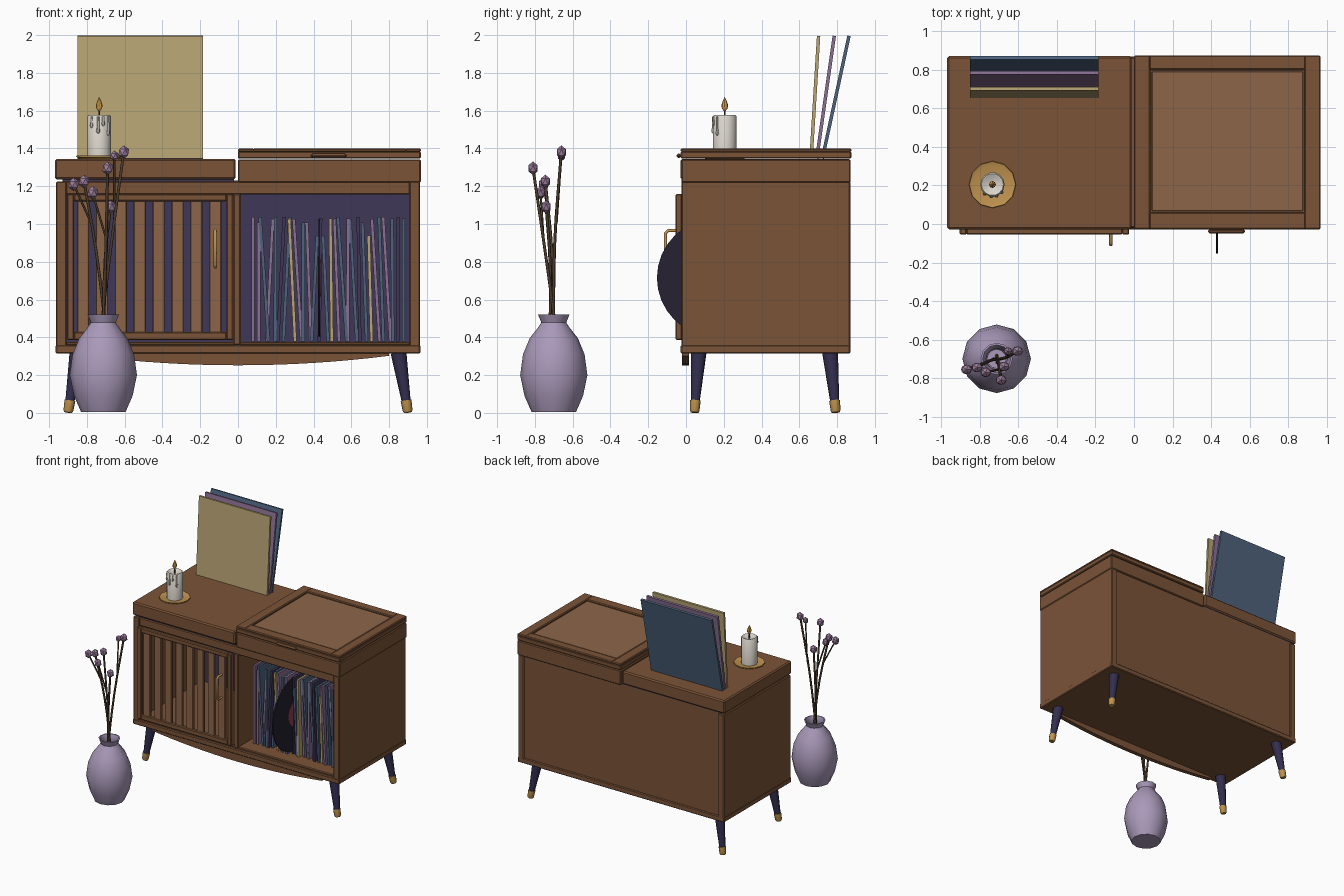
import bpy, bmesh, random
from math import radians, sin, cos, pi, atan2, hypot
from mathutils import Vector

if "Cube" in bpy.data.objects:
    bpy.data.objects.remove(bpy.data.objects["Cube"])

random.seed(4)


def mat(name, r, g, b):
    m = bpy.data.materials.new(name)
    m.diffuse_color = [(c / 255) ** 2.2 for c in (r, g, b)] + [1]
    m.use_nodes = True
    m.node_tree.nodes["Principled BSDF"].inputs["Base Color"].default_value = m.diffuse_color
    return m


WOOD = mat("walnut", 122, 84, 58)
LIGHT = mat("light_walnut", 140, 101, 74)
DARK = mat("dark_purple", 66, 58, 88)
LEG = mat("leg_paint", 54, 50, 80)
BRASS = mat("brass", 190, 145, 80)
LILAC = mat("lilac", 168, 152, 184)
BUD = mat("bud", 155, 125, 155)
STEM = mat("stem", 78, 64, 48)
GOLD = mat("gold_sleeve", 184, 164, 116)
PURPLE = mat("purple_sleeve", 138, 112, 146)
BLUE = mat("blue_sleeve", 80, 100, 126)
WAX = mat("wax", 218, 212, 202)
FLAME = mat("flame", 225, 165, 75)
VINYL = mat("vinyl", 42, 38, 52)
LABEL = mat("label", 150, 65, 85)


def make(name, bm, m, smooth=None):
    bmesh.ops.recalc_face_normals(bm, faces=bm.faces)
    me = bpy.data.meshes.new(name)
    bm.to_mesh(me)
    bm.free()
    if smooth:
        me.shade_smooth()
        me.set_sharp_from_angle(angle=radians(smooth))
    me.materials.append(m)
    o = bpy.data.objects.new(name, me)
    bpy.context.collection.objects.link(o)
    return o


def slab(name, center, size, m, bevel=0.0, rot=(0, 0, 0)):
    bm = bmesh.new()
    bmesh.ops.create_cube(bm, size=1)
    bmesh.ops.scale(bm, vec=size, verts=bm.verts)
    o = make(name, bm, m)
    o.location, o.rotation_euler = center, rot
    if bevel:
        b = o.modifiers.new("bevel", 'BEVEL')
        b.width, b.segments = bevel, 1
    return o


def box(name, x0, x1, y0, y1, z0, z1, m=WOOD, bevel=0.006):
    return slab(name, ((x0 + x1) / 2, (y0 + y1) / 2, (z0 + z1) / 2),
                (x1 - x0, y1 - y0, z1 - z0), m, bevel)


def lathe(name, profile, n, m, loc=(0, 0, 0), axis=(0, 0, 1), smooth=40):
    bm = bmesh.new()
    rings = [[bm.verts.new((r * cos(2 * pi * i / n), r * sin(2 * pi * i / n), z))
              for i in range(n)] for r, z in profile]
    for a, b in zip(rings, rings[1:]):
        for i in range(n):
            j = (i + 1) % n
            bm.faces.new((a[i], a[j], b[j], b[i]))
    bm.faces.new(rings[0])
    bm.faces.new(rings[-1])
    o = make(name, bm, m, smooth)
    o.location = loc
    o.rotation_euler = Vector(axis).to_track_quat('Z', 'Y').to_euler()
    return o


def wire(name, pts, r, m, kind='POLY', res=1):
    cu = bpy.data.curves.new(name, 'CURVE')
    cu.dimensions, cu.bevel_depth, cu.bevel_resolution = '3D', r, res
    cu.use_fill_caps = True
    cu.resolution_u = 4
    s = cu.splines.new(kind)
    if kind == 'BEZIER':
        s.bezier_points.add(len(pts) - 1)
        for p, c in zip(s.bezier_points, pts):
            p.co = c
            p.handle_left_type = p.handle_right_type = 'AUTO'
    else:
        s.points.add(len(pts) - 1)
        for p, c in zip(s.points, pts):
            p.co = (*c, 1)
    cu.materials.append(m)
    o = bpy.data.objects.new(name, cu)
    bpy.context.collection.objects.link(o)


# Cabinet carcass
for side, x in (("left", -0.935), ("right", 0.935)):
    box(side + "_side_panel", x - 0.028, x + 0.028, -0.025, 0.87, 0.315, 1.225)
box("floor_panel", -0.965, 0.965, -0.028, 0.87, 0.315, 0.36)
box("inner_floor", -0.91, 0.91, -0.012, 0.84, 0.355, 0.375)
box("top_rail_panel", -0.91, 0.91, -0.018, 0.85, 1.155, 1.225)
box("divider", -0.025, 0.015, -0.02, 0.84, 0.36, 1.16)
box("back_panel", -0.912, 0.912, 0.835, 0.86, 0.34, 1.23, bevel=0)
box("inner_lining", -0.91, 0.91, 0.81, 0.834, 0.37, 1.16, DARK, 0)

# Top sections and lid
box("left_top_box", -0.97, -0.012, -0.028, 0.872, 1.235, 1.345, bevel=0.01)
box("left_top_reveal", -0.93, -0.02, -0.01, 0.86, 1.22, 1.24, DARK, 0)
box("right_top_box", 0.0, 0.968, -0.025, 0.872, 1.22, 1.342)
box("lid_base", 0.0, 0.968, -0.028, 0.875, 1.346, 1.385)
box("lid_left_frame", 0.0, 0.085, -0.028, 0.875, 1.38, 1.4)
box("lid_right_frame", 0.885, 0.968, -0.028, 0.875, 1.38, 1.4)
box("lid_front_frame", 0.08, 0.89, -0.028, 0.06, 1.38, 1.4)
box("lid_back_frame", 0.08, 0.89, 0.8, 0.875, 1.38, 1.4)
box("lid_panel", 0.092, 0.878, 0.067, 0.793, 1.38, 1.393, LIGHT, 0.004)
box("lid_pull", 0.385, 0.575, -0.05, -0.025, 1.35, 1.372, WOOD, 0.009)

# Slatted door with handle
box("door_left_stile", -0.905, -0.868, -0.055, -0.02, 0.385, 1.16)
box("door_right_stile", -0.062, -0.025, -0.055, -0.02, 0.385, 1.16)
box("door_bottom_rail", -0.87, -0.06, -0.055, -0.02, 0.385, 0.428)
box("door_top_rail", -0.87, -0.06, -0.055, -0.02, 1.12, 1.16)
for i in range(8):
    x = -0.82 + 0.1 * i
    box(f"door_slat_{i + 1}", x - 0.032, x + 0.032, -0.048, -0.024, 0.42, 1.125, LIGHT, 0.004)
wire("door_handle", [(-0.12, y, z) for y, z in
     ((-0.045, 0.965), (-0.095, 0.965), (-0.108, 0.952), (-0.108, 0.785),
      (-0.095, 0.772), (-0.045, 0.772))], 0.009, BRASS)

# Curved apron under the front edge
bm = bmesh.new()
pts = [(-0.8, 0.318), (0.8, 0.318)]
pts += [(x, 0.252 + 0.05 * (x / 0.8) ** 2) for x in (0.8 - 0.1 * i for i in range(17))]
f = bm.faces.new([bm.verts.new((x, -0.02, z)) for x, z in pts])
ext = bmesh.ops.extrude_face_region(bm, geom=[f])["geom"]
bmesh.ops.translate(bm, vec=(0, 0.035, 0), verts=[v for v in ext if isinstance(v, bmesh.types.BMVert)])
make("curved_apron", bm, WOOD)

# Splayed legs with brass feet
for sx, side in ((-1, "left"), (1, "right")):
    for end, yt, yb in (("front", 0.067, 0.045), ("back", 0.763, 0.793)):
        foot, top = Vector((sx * 0.9, yb, 0)), Vector((sx * 0.85, yt, 0.318))
        d = top - foot
        lathe(f"{end}_{side}_leg", [(0.023, 0.05), (0.042, d.length)], 10, LEG, foot, d)
        lathe(f"{end}_{side}_foot", [(0.021, 0.002), (0.026, 0.012), (0.029, 0.066)], 10, BRASS, foot, d)

# Records in the open bay
sleeves = (GOLD, PURPLE, BLUE, PURPLE, BLUE, DARK, BLUE)
for i in range(28):
    x = 0.08 + 0.0295 * i
    h = random.choice((0.66, 0.66, 0.65, 0.63, 0.56))
    t = radians(random.uniform(-4.5, 4.5)) if 1 < i < 26 else 0
    slab(f"stored_record_{i + 1}", (x, 0.1 + 0.325 + random.uniform(-0.01, 0.02), 0.378 + h / 2),
         (0.017, 0.65, h), sleeves[i % 7] if i else PURPLE, 0, (0, t, 0))
lathe("vinyl_disc", [(0.314, -0.005), (0.314, 0.005)], 32, VINYL, (0.43, 0.16, 0.715), (1, 0, 0))
lathe("vinyl_label", [(0.11, -0.007), (0.11, 0.007)], 24, LABEL, (0.43, 0.16, 0.715), (1, 0, 0))

# Records leaning on top
for name, m, y0, y1 in (("gold", GOLD, 0.662, 0.702), ("purple", PURPLE, 0.692, 0.785),
                        ("blue", BLUE, 0.722, 0.863)):
    slab(name + "_leaning_record", (-0.518, (y0 + y1) / 2, 1.671),
         (0.665, 0.018, hypot(y1 - y0, 0.65)), m, 0, (-atan2(y1 - y0, 0.65), 0, 0))

# Candle on a brass dish
C = (-0.735, 0.205, 0)
lathe("candle_dish", [(0.1, 1.343), (0.122, 1.356), (0.12, 1.362), (0.1, 1.355)], 12, BRASS, C)
lathe("candle", [(0.063, 1.35), (0.063, 1.57), (0.057, 1.577), (0.045, 1.572), (0.02, 1.56)], 14, WAX, C)
for i, (a, z0) in enumerate(((-95, 1.49), (-40, 1.48), (-70, 1.53), (-130, 1.52))):
    p = (C[0] + 0.062 * cos(radians(a)), C[1] + 0.062 * sin(radians(a)), 0)
    lathe(f"wax_drip_{i + 1}", [(0.003, z0 - 0.012), (0.011, z0), (0.007, z0 + 0.02), (0.006, 1.57)], 6, WAX, p)
lathe("wick", [(0.005, 1.555), (0.004, 1.615)], 6, STEM, C)
lathe("flame", [(0.004, 1.597), (0.015, 1.612), (0.018, 1.628), (0.011, 1.65), (0.001, 1.672)], 8, FLAME, C)

# Vase
V = Vector((-0.713, -0.7, 0))
lathe("vase", [(0.118, 0.005), (0.155, 0.09), (0.178, 0.2), (0.163, 0.31), (0.128, 0.395), (0.085, 0.45),
               (0.066, 0.478), (0.083, 0.52), (0.073, 0.522), (0.055, 0.478), (0.07, 0.44), (0.05, 0.4)],
      12, LILAC, V, smooth=45)

# Dried flowers: main stems, side twigs and buds
stems = (((-0.815, -0.745, 1.225), (-0.75, -0.71, 0.85)),
         ((-0.69, -0.81, 1.295), (-0.7, -0.745, 0.85)),
         ((-0.605, -0.66, 1.38), (-0.67, -0.695, 0.9)),
         ((-0.675, -0.74, 1.09), (-0.705, -0.72, 0.8)))
twigs = (((-0.87, -0.755, 1.21), (-0.775, -0.72, 1.0)),
         ((-0.77, -0.77, 1.165), (-0.7, -0.755, 0.93)),
         ((-0.655, -0.66, 1.36), (-0.655, -0.685, 1.0)))
for i, (tip, mid) in enumerate(stems):
    base = V + Vector((0.02 * cos(i * 1.6), 0.02 * sin(i * 1.6), 0.38))
    wire(f"stem_{i + 1}", [base, mid, tip], 0.008, STEM, 'BEZIER')
for i, (tip, root) in enumerate(twigs):
    wire(f"twig_{i + 1}", [root, tip], 0.006, STEM)
for i, (tip, _) in enumerate(stems + twigs):
    bm = bmesh.new()
    bmesh.ops.create_icosphere(bm, subdivisions=1, radius=0.033 if i < 6 else 0.026)
    bmesh.ops.scale(bm, vec=(0.95, 0.85, 1.1), verts=bm.verts)
    make(f"flower_bud_{i + 1}", bm, BUD).location = tip
